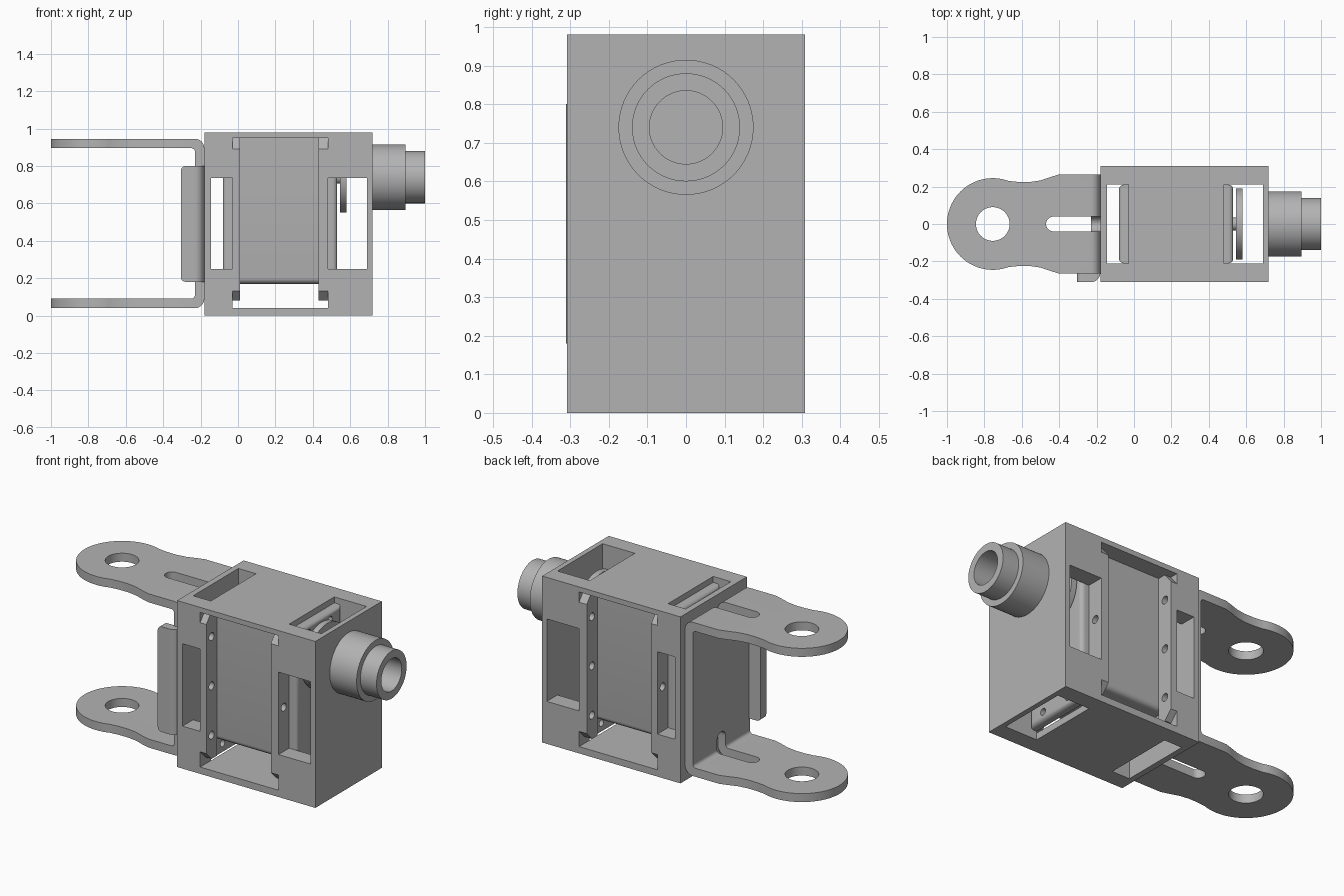
import bpy, bmesh
from math import sin, cos, pi, radians
from mathutils import Vector

if "Cube" in bpy.data.objects:
    bpy.data.objects.remove(bpy.data.objects["Cube"], do_unlink=True)

GREY = (0.45, 0.45, 0.45, 1)
metal = bpy.data.materials.new("plain_grey")
metal.use_nodes = True
metal.diffuse_color = GREY
metal.node_tree.nodes["Principled BSDF"].inputs["Base Color"].default_value = GREY


def prism(name, pts, axis, lo, hi):
    """Extrude a 2D outline along an axis."""
    place = {"x": lambda a, b, t: (t, a, b),
             "y": lambda a, b, t: (a, t, b),
             "z": lambda a, b, t: (a, b, t)}[axis]
    bm = bmesh.new()
    face = bm.faces.new([bm.verts.new(place(a, b, lo)) for a, b in pts])
    top = bmesh.ops.extrude_face_region(bm, geom=[face])["geom"]
    shift = Vector(place(0, 0, hi - lo))
    bmesh.ops.translate(bm, vec=shift, verts=[v for v in top if isinstance(v, bmesh.types.BMVert)])
    bmesh.ops.recalc_face_normals(bm, faces=bm.faces)
    mesh = bpy.data.meshes.new(name)
    bm.to_mesh(mesh)
    bm.free()
    mesh.materials.append(metal)
    obj = bpy.data.objects.new(name, mesh)
    bpy.context.collection.objects.link(obj)
    return obj


def box(name, x, y, z):
    return prism(name, [(x[0], y[0]), (x[1], y[0]), (x[1], y[1]), (x[0], y[1])], "z", *z)


def arc(a, b, r, start, end, n=8):
    steps = [radians(start + (end - start) * i / n) for i in range(n + 1)]
    return [(a + r * cos(t), b + r * sin(t)) for t in steps]


def cylinder(name, a, b, r, axis, lo, hi, n=64):
    return prism(name, arc(a, b, r, 0, 360, n)[:-1], axis, lo, hi)


def carve(obj, tools, operation="DIFFERENCE"):
    """Apply a boolean for each tool, then remove the tools."""
    for tool in tools:
        mod = obj.modifiers.new("carve", "BOOLEAN")
        mod.operation, mod.solver, mod.object = operation, "EXACT", tool
    graph = bpy.context.evaluated_depsgraph_get()
    mesh = bpy.data.meshes.new_from_object(obj.evaluated_get(graph))
    obj.modifiers.clear()
    obj.data = mesh
    for tool in tools:
        bpy.data.objects.remove(tool, do_unlink=True)


def round_edges(obj, width, rule):
    """Round the edges whose midpoint and direction satisfy the rule."""
    bm = bmesh.new()
    bm.from_mesh(obj.data)
    edges = [e for e in bm.edges
             if rule((e.verts[0].co + e.verts[1].co) / 2, e.verts[1].co - e.verts[0].co)]
    bmesh.ops.bevel(bm, geom=edges, offset=width, segments=5, profile=0.5, affect="EDGES")
    bm.to_mesh(obj.data)
    bm.free()


# Housing frame: a block with open shafts, side windows and a central opening
DEPTH, INNER = 0.309, 0.21
shafts = [(-0.145, -0.03), (0.48, 0.69)]
frame = box("housing_frame", (-0.18, 0.72), (-DEPTH, DEPTH), (0, 0.98))
cuts = [box("cut", (-0.03, 0.48), (-1, 1), (0.04, 0.95))]
for span in shafts:
    cuts.append(box("cut", span, (-INNER, INNER), (-1, 2)))
    cuts.append(box("cut", span, (-1, 1), (0.25, 0.735)))
carve(frame, cuts)

# Four drilled ribs with chamfered ends beside the central opening
for side, front in (("front", -1), ("back", 1)):
    for label, lo, hi in (("right", -0.03, 0.01), ("left", 0.43, 0.48)):
        outline = [(INNER, 0.08), (0.26, 0.08), (DEPTH, 0.13),
                   (DEPTH, 0.89), (0.26, 0.95), (INNER, 0.95)]
        rib = prism(f"{side}_{label}_rib", [(front * y, z) for y, z in outline], "x", lo, hi)
        carve(rib, [cylinder("cut", front * 0.26, z, 0.023, "x", -1, 1, 20)
                    for z in (0.22, 0.51, 0.80)])

# Motor body with rounded lower edges
motor = box("motor_body", (-0.03, 0.48), (-INNER, INNER), (0.17, 0.95))
round_edges(motor, 0.03, lambda m, d: abs(d.x) > 0.1 and m.z < 0.5)

# Motor mounting ears, rounded on their outward corners
for label, lo, hi, outer in (("right", -0.08, -0.03, -0.08), ("left", 0.48, 0.53, 0.53)):
    ear = box(f"{label}_mounting_ear", (lo, hi), (-INNER, INNER), (0.05, 0.945))
    round_edges(ear, 0.025, lambda m, d: abs(m.x - outer) < 0.001)
    carve(ear, [cylinder("cut", y, z, 0.02, "x", -1, 1, 20)
                for y in (-0.1, 0.1) for z in (0.1, 0.9)])

# Output axle and disc
AXIS_Z = 0.74
cylinder("output_axle", 0, AXIS_Z, 0.035, "x", 0.52, 0.55, 24)
cylinder("output_disc", 0, AXIS_Z, 0.19, "x", 0.545, 0.58)

# Stepped hollow shaft on the outer wall
for name, r, lo, hi in (("shaft_collar", 0.175, 0.72, 0.895), ("shaft_tip", 0.14, 0.895, 1.0)):
    part = cylinder(name, 0, AXIS_Z, r, "x", lo, hi)
    carve(part, [cylinder("cut", 0, AXIS_Z, 0.095, "x", 0.5, 1.5)])

# Bent fork bracket: U profile trimmed to the arm outline
u_profile = ([(-1.1, 0.04)] + arc(-0.23, 0.09, 0.05, 270, 360) + arc(-0.23, 0.895, 0.05, 0, 90)
             + [(-1.1, 0.945), (-1.1, 0.895)] + arc(-0.25, 0.875, 0.02, 90, 0)
             + arc(-0.25, 0.11, 0.02, 0, -90) + [(-1.1, 0.09)])
fork = prism("fork_bracket", u_profile, "y", -0.4, 0.4)
neck = [(-0.62, 0.225), (-0.56, 0.224), (-0.50, 0.233), (-0.45, 0.25), (-0.40, 0.265), (-0.1, 0.265)]
arm_half = arc(-0.755, 0, 0.245, 180, 70, 32) + neck
arm_outline = arm_half + [(x, -y) for x, y in reversed(arm_half[1:])]
carve(fork, [prism("trim", arm_outline, "z", -1, 2)], "INTERSECT")

# Arm holes and the slots that wrap around the bends
SLOT = 0.04
arm_slot = [(-0.1, -SLOT), (-0.1, SLOT)] + arc(-0.43, 0, SLOT, 90, 270, 16)
low_slot = [(-SLOT, -0.1), (SLOT, -0.1)] + arc(0, 0.16, SLOT, 0, 180, 16)
carve(fork, [cylinder("cut", -0.755, 0, 0.09, "z", -1, 2),
             prism("cut", arm_slot, "z", -0.1, 0.1),
             prism("cut", arm_slot, "z", 0.885, 1.1),
             prism("cut", low_slot, "x", -0.3, -0.1),
             prism("cut", [(y, 0.985 - z) for y, z in low_slot], "x", -0.3, -0.1)])

# Side tab folded off the bracket's back plate
tab_profile = ([(-0.18, -0.262), (-0.23, -0.262), (-0.23, -0.257), (-0.305, -0.257), (-0.305, -0.311)]
               + arc(-0.23, -0.261, 0.05, 270, 355))
tab = prism("side_tab", tab_profile, "z", 0.18, 0.80)
round_edges(tab, 0.025, lambda m, d: m.x < -0.3 and abs(d.y) > 0.03)

# Smooth the curved walls and keep the edges crisp
bpy.context.view_layer.update()
for obj in bpy.context.collection.objects:
    if obj.type == "MESH" and metal.name in obj.data.materials:
        bpy.ops.object.select_all(action="DESELECT")
        obj.select_set(True)
        bpy.context.view_layer.objects.active = obj
        bpy.ops.object.shade_smooth_by_angle(angle=radians(30))
